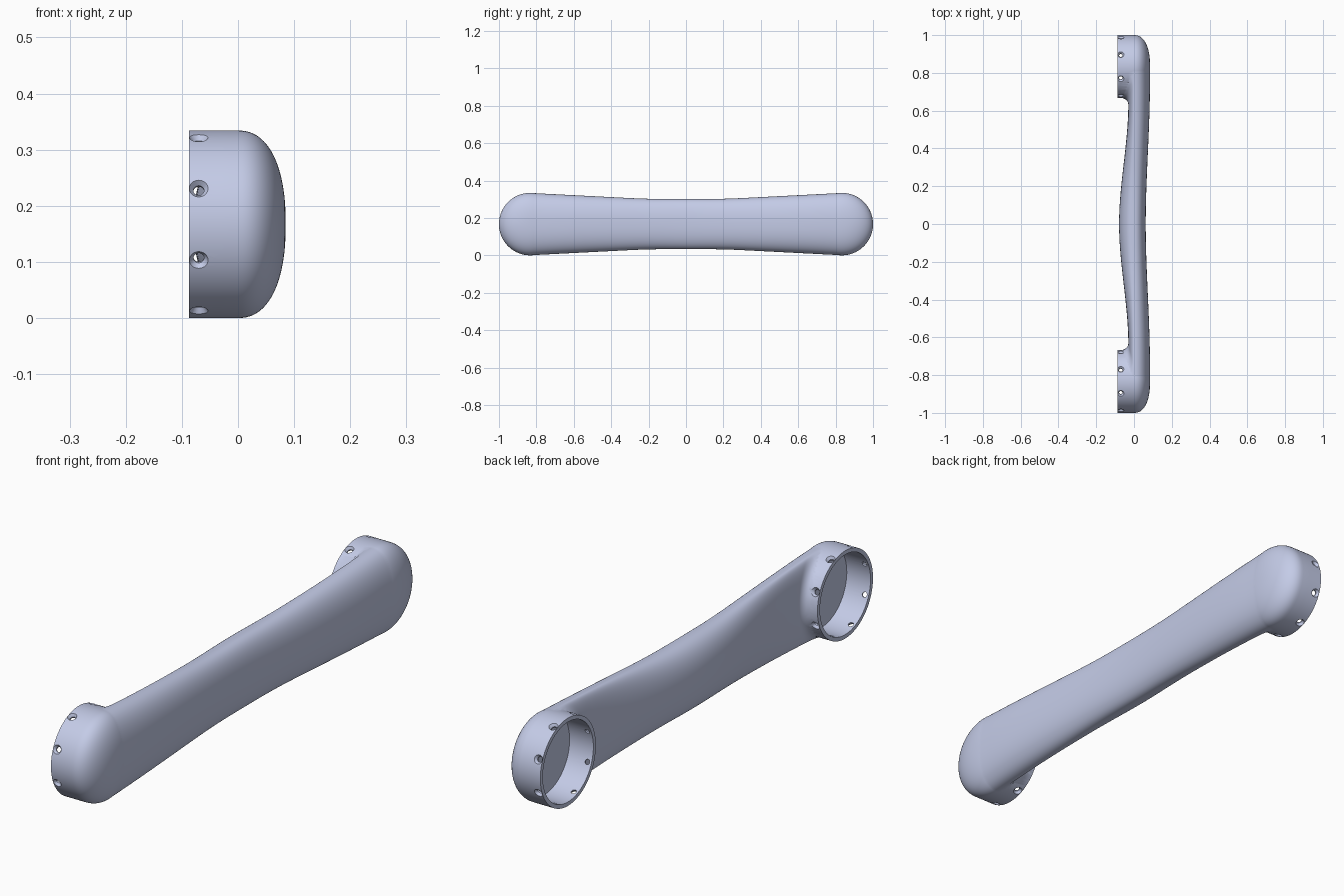
import bpy, bmesh, math
from mathutils import Matrix, Vector

cube = bpy.data.objects.get("Cube")
if cube:
    bpy.data.objects.remove(cube, do_unlink=True)

R = 0.167           # cup radius, also the height of the cup axis
CY = 0.833          # distance of each cup axis from the middle
RIM = -0.087        # open face of the cups
BORE, FLOOR = 0.152, 0.013
FILLET = 0.035
POWER = 2.3         # squareness of the rounded sections

paint = bpy.data.materials.new("pale blue grey")
paint.use_nodes = True
colour = (0.59, 0.64, 0.855, 1)
paint.diffuse_color = colour
paint.node_tree.nodes["Principled BSDF"].inputs["Base Color"].default_value = colour


def spow(v):
    return math.copysign(abs(v) ** (2 / POWER), v)


def smooth(t):
    t = max(0.0, min(1.0, t))
    return t * t * (3 - 2 * t)


def make(name, bm):
    bmesh.ops.recalc_face_normals(bm, faces=bm.faces)
    mesh = bpy.data.meshes.new(name)
    bm.to_mesh(mesh)
    bm.free()
    mesh.materials.append(paint)
    obj = bpy.data.objects.new(name, mesh)
    bpy.context.collection.objects.link(obj)
    return obj


def loft(bm, rings):
    """Join closed rings of points into a capped solid."""
    rows = [[bm.verts.new(p) for p in ring] for ring in rings]
    n = len(rows[0])
    for a, b in zip(rows, rows[1:]):
        for i in range(n):
            j = (i + 1) % n
            bm.faces.new((a[i], a[j], b[j], b[i]))
    bm.faces.new(rows[0])
    bm.faces.new(rows[-1])


def disc(x, r, cy, n=96):
    return [(x, cy + r * math.cos(2 * math.pi * i / n),
             R + r * math.sin(2 * math.pi * i / n)) for i in range(n)]


def beam_ring(y, n=96):
    """Rounded section whose back swells into a fillet around the cups."""
    ay = abs(y)
    front = 0.062 + 0.0225 * smooth(ay / 0.75)
    back = 0.079 - 0.049 * smooth(ay / 0.64)
    half = 0.134 + 0.0325 * max(0, ay - 0.2) / (CY - 0.2)
    if ay < 0.3:                        # soft start of the taper
        half = 0.134 + 0.0052 * (max(0, ay - 0.1) / 0.2) ** 2
    ring = []
    for i in range(n):
        a = 2 * math.pi * i / n
        c, z = spow(math.cos(a)), R + half * spow(math.sin(a))
        x = c * (front if c > 0 else back)
        if c < 0:
            d = max(0, math.hypot(ay - CY, z - R) - R)
            if d < FILLET:
                x += c * (FILLET - math.sqrt(FILLET ** 2 - (FILLET - d) ** 2))
        ring.append((x, y, z))
    return ring


# Arm: sections packed more closely near the cup fillets
half_ys = [0.025 * i for i in range(24)] + [0.6 + 0.005 * i for i in range(30)]
half_ys += [0.76, 0.78, 0.80, 0.82, CY]
ys = [-y for y in reversed(half_ys[1:])] + half_ys
bm = bmesh.new()
loft(bm, [beam_ring(y) for y in ys])
arm = make("arm", bm)

# Domed cups, bores and countersunk screw holes at both ends
adds, cuts = [], []
for side, label in ((-1, "front"), (1, "back")):
    cy = side * CY
    bm = bmesh.new()
    rings = [disc(RIM, R, cy), disc(-0.03, R, cy)]
    for i in range(0, 24):
        a = math.pi / 2 * i / 24
        rings.append(disc(0.085 * spow(math.sin(a)), R * spow(math.cos(a)), cy))
    rings.append(disc(0.085, 0.004, cy))
    loft(bm, rings)
    adds.append(make(label + "_cup", bm))

    bm = bmesh.new()
    loft(bm, [disc(RIM - 0.05, BORE, cy), disc(FLOOR, BORE, cy)])
    cuts.append(make(label + "_bore_cutter", bm))

    for k in range(8):
        ang = math.radians(22.5 + 45 * k)
        out = Vector((0, math.cos(ang), math.sin(ang)))
        across = Vector((0, -out.z, out.y))
        centre = Vector((-0.07, cy, R))
        bm = bmesh.new()
        loft(bm, [[centre + out * d + r * (Vector((1, 0, 0)) * math.cos(t) + across * math.sin(t))
                   for t in [2 * math.pi * i / 20 for i in range(20)]]
                  for d, r in ((0.13, 0.0095), (0.157, 0.0095), (0.170, 0.019))])
        cuts.append(make(f"{label}_screw_hole_cutter_{k + 1}", bm))

for tool, op in [(o, 'UNION') for o in adds] + [(o, 'DIFFERENCE') for o in cuts]:
    mod = arm.modifiers.new(tool.name, 'BOOLEAN')
    mod.operation, mod.solver, mod.object = op, 'EXACT', tool

# Bake the booleans, then drop the helper solids
bpy.context.view_layer.update()
graph = bpy.context.evaluated_depsgraph_get()
mesh = bpy.data.meshes.new_from_object(arm.evaluated_get(graph))
arm.modifiers.clear()
arm.data = mesh
for tool in adds + cuts:
    bpy.data.objects.remove(tool, do_unlink=True)

bpy.ops.object.select_all(action='DESELECT')
arm.select_set(True)
bpy.context.view_layer.objects.active = arm
bpy.ops.object.shade_smooth_by_angle(angle=math.radians(35))
